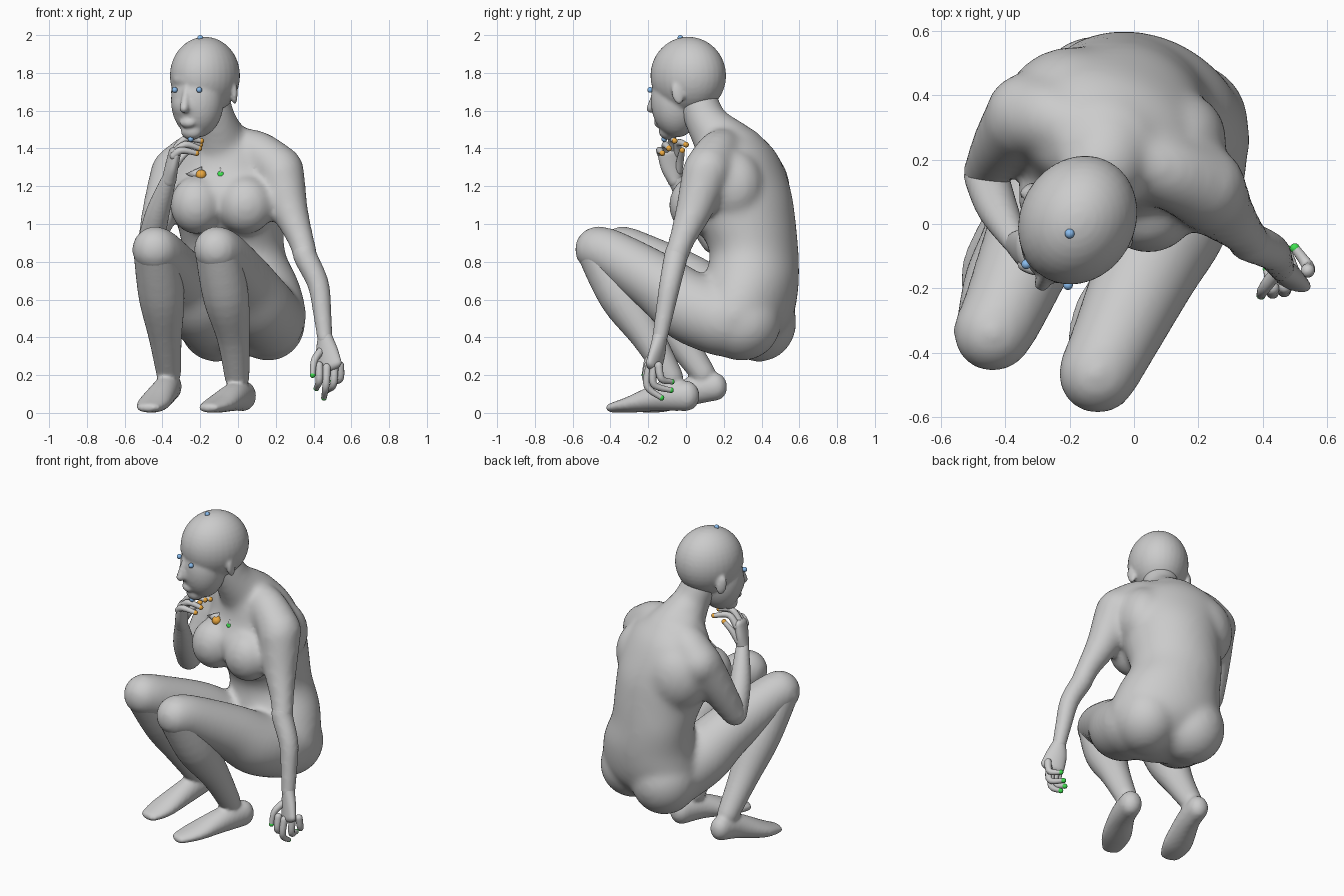
import bpy, bmesh, math
from mathutils import Vector, Matrix

SIDES = 24


def rings_from(keys, steps=5):
    """Catmull-Rom through (x, y, z, ra, rb) keys."""
    ks = [Vector(k if len(k) == 5 else (*k, k[3])) for k in keys]
    out = []
    for i in range(len(ks) - 1):
        a, b, c, d = ks[max(i - 1, 0)], ks[i], ks[i + 1], ks[min(i + 2, len(ks) - 1)]
        for s in range(steps):
            t = s / steps
            out.append(0.5 * (2 * b + (c - a) * t + (2 * a - 5 * b + 4 * c - d) * t * t
                              + (3 * b - a - 3 * c + d) * t ** 3))
    return out + [ks[-1]]


def loft(bm, keys, ref=(0, 0, 1), axes=None, cap=1.0, n=SIDES):
    """Elliptical tube with rounded ends; axes fixes the ring plane."""
    rs = rings_from(keys)
    ps = [Vector(r[:3]) for r in rs]
    rows = []
    for i, r in enumerate(rs):
        t = (ps[min(i + 1, len(ps) - 1)] - ps[max(i - 1, 0)]).normalized()
        if axes:
            u, v = axes
        else:
            u = t.cross(Vector(ref)).normalized()
            v = u.cross(t)
        turns = [0]
        if i == 0:
            turns = [-85, -65, -45, -22, 0]
        elif i == len(rs) - 1:
            turns = [0, 22, 45, 65, 85]
        for ang in turns:
            k = math.radians(ang)
            c = ps[i] + t * (math.sin(k) * min(r[3], r[4]) * cap)
            f = math.cos(k)
            rows.append([bm.verts.new(c + u * (r[3] * f * math.cos(2 * math.pi * j / n))
                                      + v * (r[4] * f * math.sin(2 * math.pi * j / n)))
                         for j in range(n)])
    for a, b in zip(rows, rows[1:]):
        for j in range(n):
            k = (j + 1) % n
            bm.faces.new((a[j], a[k], b[k], b[j]))
    bm.faces.new(rows[0][::-1])
    bm.faces.new(rows[-1])


def ball(bm, loc, size, yaw=0, tilt=0):
    m = (Matrix.Translation(loc) @ Matrix.Rotation(math.radians(yaw), 4, 'Z')
         @ Matrix.Rotation(math.radians(tilt), 4, 'X') @ Matrix.Diagonal((*size, 1)))
    bmesh.ops.create_uvsphere(bm, u_segments=32, v_segments=20, radius=1, matrix=m)


def finish(bm, name, mat=None, voxel=0, smooth=0):
    bmesh.ops.recalc_face_normals(bm, faces=bm.faces)
    me = bpy.data.meshes.new(name)
    bm.to_mesh(me)
    bm.free()
    for p in me.polygons:
        p.use_smooth = True
    ob = bpy.data.objects.new(name, me)
    bpy.context.collection.objects.link(ob)
    if mat:
        me.materials.append(mat)
    if voxel:
        r = ob.modifiers.new("fuse", 'REMESH')
        r.mode, r.voxel_size, r.use_smooth_shade = 'VOXEL', voxel, True
        s = ob.modifiers.new("soften", 'SMOOTH')
        s.factor, s.iterations = 0.5, smooth
    return ob


def material(name, col):
    m = bpy.data.materials.new(name)
    m.diffuse_color = (*col, 1)
    return m


# ---- torso, twisted towards -x, fused with thighs and upper arms
body = bmesh.new()
a = math.radians(-20)
AX = (Vector((math.cos(a), math.sin(a), 0)), Vector((-math.sin(a), math.cos(a), 0)))
loft(body, [(.05, .27, .37, .25, .18), (.04, .30, .46, .32, .23), (.03, .315, .56, .335, .255),
            (.02, .345, .70, .305, .245), (-.02, .36, .85, .275, .23), (-.04, .315, 1.0, .285, .265),
            (-.06, .27, 1.15, .305, .29), (-.07, .28, 1.28, .31, .235),
            (-.08, .265, 1.39, .26, .195), (-.09, .24, 1.47, .16, .15)], axes=AX, cap=.4, n=40)
# shoulder blades
ball(body, (-.2, .38, 1.18), (.2, .17, .22), 10)
ball(body, (.12, .24, 1.2), (.16, .18, .2), -40)
# buttocks
ball(body, (.16, .295, .48), (.195, .21, .205), -20)
ball(body, (-.115, .385, .48), (.2, .2, .21), -20)
# breasts
ball(body, (.04, .045, 1.1), (.15, .135, .155), -10)
ball(body, (-.22, .08, 1.1), (.14, .14, .155), -25)
# shoulders and neck
loft(body, [(-.02, .22, 1.41, .1), (.1, .17, 1.38, .115), (.22, .115, 1.285, .13)])
loft(body, [(-.14, .27, 1.41, .1), (-.24, .32, 1.36, .12), (-.33, .34, 1.275, .133)])
loft(body, [(-.09, .2, 1.42, .16), (-.115, .115, 1.53, .115), (-.14, .075, 1.62, .107),
            (-.16, .04, 1.72, .10)], ref=(1, 0, 0))
# thighs
loft(body, [(.16, .2, .49, .195), (.11, .02, .56, .19), (.04, -.14, .68, .163),
            (-.07, -.38, .83, .134), (-.112, -.465, .865, .126)])
loft(body, [(-.12, .31, .48, .19), (-.21, .14, .57, .185), (-.29, 0, .69, .16),
            (-.4, -.26, .83, .133), (-.438, -.335, .865, .126)])
# upper arms
loft(body, [(.225, .105, 1.27, .128), (.272, .045, 1.08, .1), (.332, -.02, .92, .071), (.36, -.055, .82, .066)],
     ref=(1, 0, 0))
loft(body, [(-.335, .33, 1.27, .13), (-.4, .25, 1.1, .103), (-.46, .16, .91, .074)], ref=(1, 0, 0))
finish(body, "torso_with_upper_limbs", voxel=0.017, smooth=18)

# ---- shins, feet and forearms
limbs = bmesh.new()
legs = [
    ([(-.112, -.465, .865, .117), (-.065, -.34, .62, .122), (-.025, -.2, .4, .088), (-.005, -.08, .19, .066)],
     [(.03, .005, .09, .067, .08), (-.02, -.13, .085, .075, .075), (-.1, -.28, .047, .088, .046),
      (-.155, -.39, .027, .06, .026)]),
    ([(-.438, -.335, .865, .117), (-.405, -.18, .62, .122), (-.385, -.04, .4, .088), (-.367, .09, .21, .066)],
     [(-.36, .155, .14, .063, .075), (-.385, .04, .118, .07, .075), (-.445, -.13, .053, .088, .05),
      (-.475, -.235, .028, .065, .026)]),
]
for shin, foot in legs:
    loft(limbs, shin, ref=(1, 0, 0))
    loft(limbs, foot)
loft(limbs, [(.35, -.045, .86, .062), (.36, -.055, .82, .063), (.425, -.085, .68, .057), (.447, -.115, .52, .048),
             (.46, -.14, .39, .04)], ref=(1, 0, 0))
loft(limbs, [(-.46, .15, .91, .07), (-.425, .05, 1.06, .064), (-.365, -.06, 1.24, .04)], ref=(1, 0, 0))
finish(limbs, "lower_limbs", voxel=0.011, smooth=7)

# ---- head with face
head = bmesh.new()
HY = -29
ball(head, (-.175, .012, 1.785), (.179, .207, .206), HY)
ball(head, (-.215, -.05, 1.655), (.142, .135, .197), HY)
ball(head, (-.23, -.063, 1.63), (.122, .122, .11), HY)
ball(head, (-.245, -.092, 1.49), (.06, .05, .045), HY)
# brow, nose, lips
ball(head, (-.258, -.12, 1.765), (.095, .05, .045), HY)
loft(head, [(-.27, -.15, 1.73, .016), (-.28, -.172, 1.66, .02), (-.285, -.184, 1.612, .026)],
     ref=(1, 0, 0))
ball(head, (-.268, -.14, 1.535), (.045, .025, .026), HY)
# ears
ball(head, (-.018, -.045, 1.69), (.016, .032, .06), 0, 10)
ball(head, (-.33, .105, 1.69), (.016, .032, .06), -50, 10)
finish(head, "head", voxel=0.009, smooth=8)

# ---- hands: palm, then finger paths (knuckle, bend, tip)
hands = {
    "left_hand": (
        [(.46, -.138, .41, .038, .036), (.47, -.15, .33, .062, .036), (.485, -.17, .25, .072, .032)],
        [[(.43, -.2, .25), (.43, -.21, .17), (.415, -.14, .13)],
         [(.47, -.195, .24), (.465, -.205, .14), (.455, -.13, .08)],
         [(.51, -.17, .24), (.505, -.17, .15), (.475, -.08, .12)],
         [(.54, -.145, .25), (.54, -.13, .18), (.5, -.075, .165)],
         [(.45, -.14, .34), (.405, -.2, .28), (.395, -.22, .2)]],
        (.45, .89, 0)),
    "right_hand": (
        [(-.365, -.06, 1.23, .038, .038), (-.352, -.075, 1.3, .058, .034), (-.335, -.088, 1.375, .064, .03)],
        [[(-.335, -.045, 1.37), (-.28, -.04, 1.43), (-.2, -.0, 1.42)],
         [(-.34, -.075, 1.38), (-.28, -.075, 1.45), (-.195, -.06, 1.44)],
         [(-.34, -.1, 1.37), (-.28, -.11, 1.42), (-.205, -.09, 1.4)],
         [(-.34, -.125, 1.36), (-.3, -.14, 1.39), (-.22, -.125, 1.375)],
         [(-.35, -.04, 1.28), (-.31, -.03, 1.34), (-.26, -.02, 1.39)]],
        (1, .2, 0)),
}
blue = material("blue", (.25, .5, .85))
green = material("green", (.05, .75, .08))
orange = material("orange", (.85, .4, .05))
for name, (palm, fingers, ref) in hands.items():
    hand = bmesh.new()
    loft(hand, palm, ref=ref)
    tips = bmesh.new()
    for p, q, r in fingers:
        loft(hand, [(*p, .022), (*q, .019), (*r, .014)], ref=(.3, .9, .1), n=12)
        ball(tips, r, (.015,) * 3)
    finish(hand, name)
    finish(tips, name + "_tips", green if name == "left_hand" else orange)

# ---- markers on the head
dots = bmesh.new()
for p in ((-.2, -.03, 1.985), (-.335, -.125, 1.71), (-.205, -.19, 1.71), (-.25, -.115, 1.45)):
    ball(dots, p, (.015,) * 3)
finish(dots, "head_markers", blue)

# ---- chest markers: ball with a small cone beside it
for name, x, y, s, mat, r in (("orange", -.195, .06, -1, orange, .028), ("green", -.09, .05, 1, green, .022)):
    bm = bmesh.new()
    ball(bm, (x, y, 1.26), (r,) * 3)
    finish(bm, name + "_chest_marker", mat)
    bm = bmesh.new()
    bmesh.ops.create_cone(bm, cap_ends=True, segments=20, radius1=.04, radius2=0, depth=.09,
                          matrix=Matrix.Translation((x + s * .04, y + .02, 1.265))
                          @ Matrix.Rotation(s * math.pi / 2, 4, 'Y'))
    finish(bm, name + "_chest_cone")
